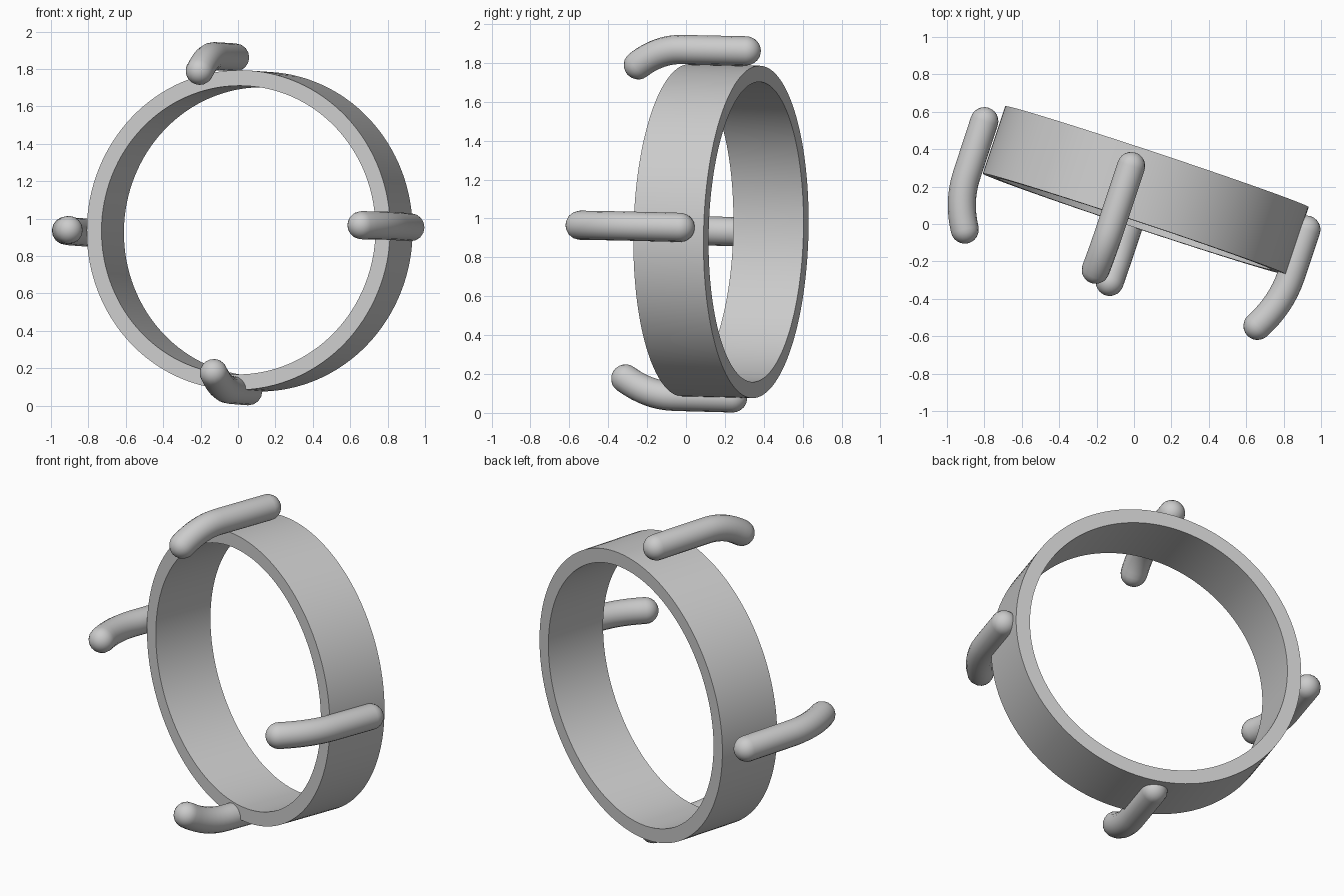
import bpy, bmesh
from math import sin, cos, pi, radians
from mathutils import Vector, Matrix

if "Cube" in bpy.data.objects:
    bpy.data.objects.remove(bpy.data.objects["Cube"])


def make_object(name, bm):
    bmesh.ops.recalc_face_normals(bm, faces=bm.faces)
    mesh = bpy.data.meshes.new(name)
    bm.to_mesh(mesh)
    bm.free()
    obj = bpy.data.objects.new(name, mesh)
    bpy.context.collection.objects.link(obj)
    bpy.ops.object.select_all(action='DESELECT')
    obj.select_set(True)
    bpy.context.view_layer.objects.active = obj
    bpy.ops.object.shade_smooth_by_angle(angle=radians(35))
    return obj


# Band: rectangular profile revolved about local y
def band(outer, inner, half_width, segments=128):
    bm = bmesh.new()
    profile = [(outer, -half_width), (outer, half_width),
               (inner, half_width), (inner, -half_width)]
    loops = []
    for i in range(segments):
        t = 2 * pi * i / segments
        loops.append([bm.verts.new((r * cos(t), y, r * sin(t))) for r, y in profile])
    for i in range(segments):
        a, b = loops[i], loops[(i + 1) % segments]
        for j in range(4):
            k = (j + 1) % 4
            bm.faces.new((a[j], a[k], b[k], b[j]))
    return make_object("ring_band", bm)


# Prong: straight rod that bends inward, with rounded ends
def prong(name, back, bend, tip, r=0.075, sides=16, cap=6):
    back, bend, tip = Vector(back), Vector(bend), Vector(tip)
    d0 = (bend - back).normalized()
    ctl = bend + d0 * (tip - bend).length * 0.5
    d1 = (tip - ctl).normalized()
    rings = []  # centre, direction, radius
    for i in range(1, cap + 1):
        t = pi / 2 * i / cap
        rings.append((back - d0 * r * cos(t), d0, r * sin(t)))
    for i in range(9):
        t = i / 8
        p = bend * (1 - t) ** 2 + ctl * 2 * t * (1 - t) + tip * t * t
        d = ((ctl - bend) * (1 - t) + (tip - ctl) * t).normalized()
        rings.append((p, d, r))
    for i in range(1, cap):
        t = pi / 2 * i / cap
        rings.append((tip + d1 * r * sin(t), d1, r * cos(t)))
    bm = bmesh.new()
    side = d0.orthogonal().normalized()
    loops = []
    for p, d, rad in rings:
        side = (side - d * side.dot(d)).normalized()
        up = d.cross(side)
        loops.append([bm.verts.new(p + (side * cos(2 * pi * j / sides)
                                        + up * sin(2 * pi * j / sides)) * rad)
                      for j in range(sides)])
    for a, b in zip(loops, loops[1:]):
        for j in range(sides):
            k = (j + 1) % sides
            bm.faces.new((a[j], a[k], b[k], b[j]))
    for loop, pole in ((loops[0], back - d0 * r), (loops[-1], tip + d1 * r)):
        v = bm.verts.new(pole)
        for j in range(sides):
            bm.faces.new((loop[j], loop[(j + 1) % sides], v))
    return make_object(name, bm)


# Ring, turned and slightly leaning back
ring = band(0.855, 0.772, 0.19)
ring.matrix_world = (Matrix.Translation((0.0625, 0.18, 0.935))
                     @ Matrix.Rotation(radians(-18.4), 4, 'Z')
                     @ Matrix.Rotation(-0.022, 4, 'X'))

# Four prongs around the ring
prong("top_prong", (-0.015, 0.31, 1.862), (-0.125, -0.02, 1.869), (-0.205, -0.245, 1.79))
prong("bottom_prong", (0.055, 0.24, 0.077), (-0.045, -0.06, 0.085), (-0.13, -0.31, 0.175))
prong("right_prong", (0.922, -0.03, 0.954), (0.84, -0.275, 0.96), (0.66, -0.545, 0.965))
prong("left_prong", (-0.80, 0.55, 0.925), (-0.895, 0.26, 0.932), (-0.905, -0.03, 0.94))
